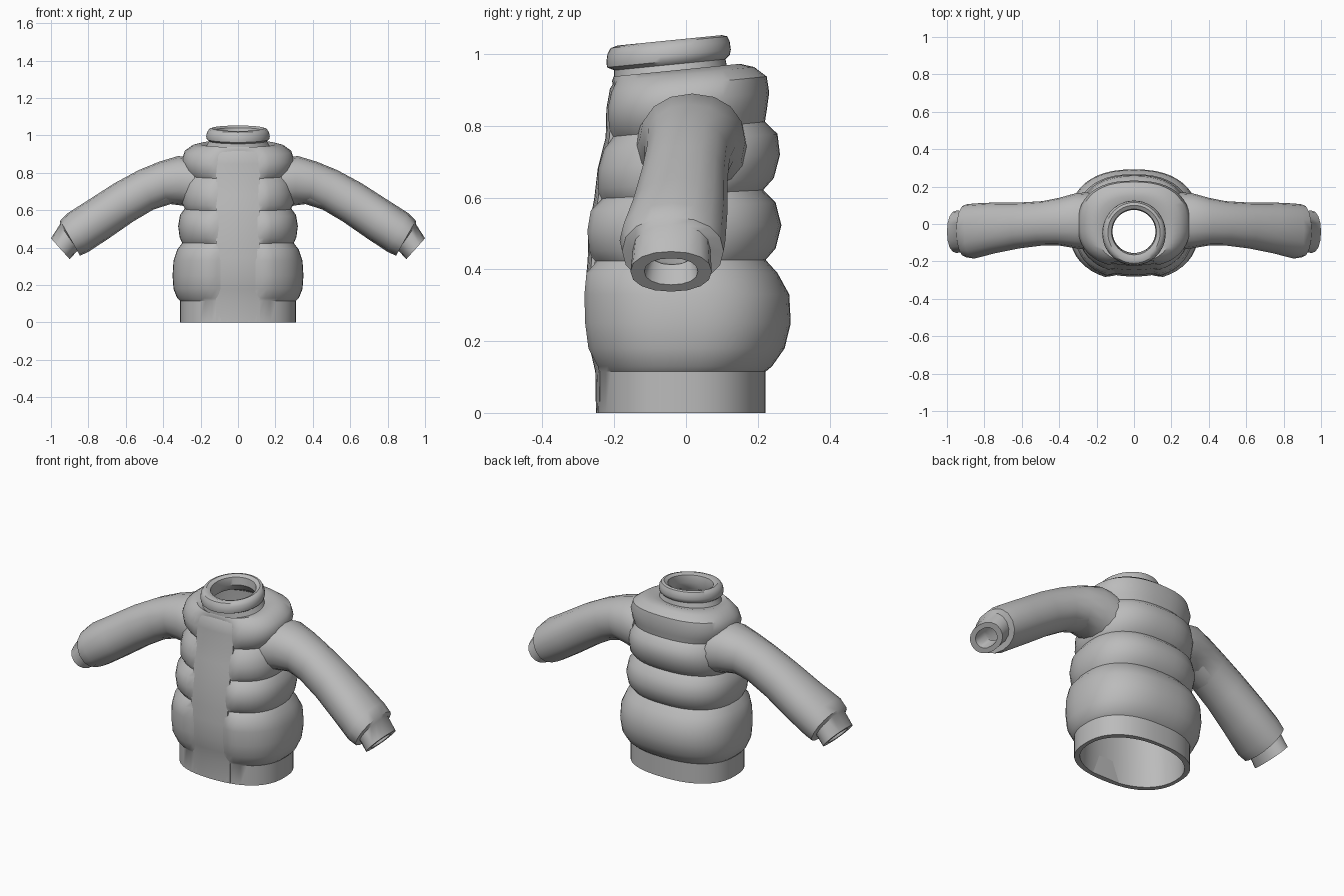
import bpy, bmesh, math
from mathutils import Vector

if "Cube" in bpy.data.objects:
    bpy.data.objects.remove(bpy.data.objects["Cube"])

mat = bpy.data.materials.new("grey_fabric")
mat.diffuse_color = (0.5, 0.5, 0.5, 1)
mat.use_nodes = True
mat.node_tree.nodes["Principled BSDF"].inputs["Base Color"].default_value = mat.diffuse_color


def loft(name, rings, cap_start=False, cap_end=False, loop=False, angle=40):
    """Skin a list of equal closed rings into one object."""
    bm = bmesh.new()
    vs = [[bm.verts.new(p) for p in r] for r in rings]
    n = len(vs[0])
    pairs = list(zip(vs, vs[1:]))
    if loop:
        pairs.append((vs[-1], vs[0]))
    for a, b in pairs:
        for i in range(n):
            j = (i + 1) % n
            bm.faces.new((a[i], a[j], b[j], b[i]))
    if cap_start:
        bm.faces.new(vs[0][::-1])
    if cap_end:
        bm.faces.new(vs[-1])
    bmesh.ops.recalc_face_normals(bm, faces=bm.faces)
    for f in bm.faces:
        f.smooth = True
    me = bpy.data.meshes.new(name)
    bm.to_mesh(me)
    bm.free()
    me.set_sharp_from_angle(angle=math.radians(angle))
    me.materials.append(mat)
    ob = bpy.data.objects.new(name, me)
    bpy.context.collection.objects.link(ob)
    return ob


def tilt(z):
    return 0.1 * min(1, max(0, (z - 0.4) / 0.4))


def power(c, e):
    return math.copysign(abs(c) ** e, c)


# front placket profile: height, front y
PLACKET = [(0, -.251), (.115, -.253), (.18, -.268), (.25, -.279), (.35, -.281),
           (.43, -.274), (.52, -.272), (.61, -.256), (.70, -.246), (.79, -.224),
           (.87, -.222), (.925, -.212), (.95, -.195)]


def placket_y(z):
    for (z0, y0), (z1, y1) in zip(PLACKET, PLACKET[1:]):
        if z <= z1:
            return y0 + (y1 - y0) * (z - z0) / (z1 - z0)
    return PLACKET[-1][1]


# quilted outer shell: height, half width, front y, back y
SHELL = [(0, .31, -.25, .222), (.115, .31, -.25, .222), (.13, .325, -.262, .24),
         (.18, .345, -.29, .275), (.25, .35, -.30, .292), (.33, .345, -.302, .288),
         (.39, .325, -.295, .255), (.425, .298, -.262, .222), (.455, .312, -.286, .25),
         (.515, .32, -.293, .266), (.575, .31, -.283, .25), (.61, .285, -.245, .215),
         (.64, .30, -.262, .245), (.70, .30, -.262, .262), (.755, .29, -.246, .255),
         (.79, .272, -.212, .22), (.82, .288, -.23, .225), (.87, .30, -.234, .232),
         (.915, .285, -.224, .225), (.945, .245, -.206, .19), (.958, .20, -.202, .15)]
# neck and rolled collar
COLLAR = [(.95, .168, -.20, .115), (.975, .155, -.20, .11), (.985, .167, -.22, .122),
          (1.0, .17, -.222, .125), (1.022, .166, -.219, .122), (1.038, .155, -.21, .115),
          (1.043, .14, -.19, .10), (1.033, .12, -.165, .08), (.99, .115, -.155, .075)]
# lining, back down to the hem
LINING = [(.95, .13, -.17, .10), (.90, .24, -.18, .17), (.80, .25, -.185, .18),
          (.42, .27, -.22, .19), (.10, .285, -.225, .20), (0, .288, -.228, .20)]


def body_ring(row, exp, outer=False, n=48):
    z, rx, yf, yb = row
    pts = []
    for i in range(n):
        a = 2 * math.pi * i / n
        x = rx * power(math.cos(a), 2 / exp)
        s = power(math.sin(a), 2 / exp)
        # half-depths meet at the middle of the section
        mid = (yf + yb) / 2
        y = mid + s * (yb - yf) / 2
        if outer and s < 0 and .12 < z < .94:
            # puffs fade out beside the placket
            t = min(1, max(0, (abs(x) - .085) / .06))
            w = 1 - t * t * (3 - 2 * t)
            y += (placket_y(z) + .015 - y) * w
        pts.append((x, y, z + tilt(z) * y))
    return pts


rings = [body_ring(r, 2.4, True) for r in SHELL]
rings += [body_ring(r, 2.0) for r in COLLAR]
rings += [body_ring(r, 2.2) for r in LINING]
loft("jacket_body", rings, loop=True)

# smooth front placket covering the quilting seams
strips = []
for z, y in PLACKET:
    xs = [-.118, -.08, -.04, 0, .04, .08, .118]
    hw = 1 if z < .9 else .85
    front = [(x * hw, y + .8 * x * x) for x in xs]
    back = [(x * hw, y + .03) for x in (.118, 0, -.118)]
    strips.append([(x, yy, z + tilt(z) * yy) for x, yy in front + back])
loft("front_placket", strips, True, True, angle=50)

# sleeve sections: top x, top z, bottom x, bottom z, front y, back y
SLEEVE = [(.24, .88, .22, .60, -.14, .17), (.32, .89, .30, .625, -.13, .165),
          (.42, .86, .38, .635, -.115, .14), (.53, .815, .45, .605, -.115, .122),
          (.66, .745, .56, .54, -.13, .115), (.80, .655, .69, .45, -.157, .115),
          (.91, .585, .80, .377, -.185, .11), (.95, .545, .845, .357, -.178, .105),
          (.952, .525, .857, .385, -.148, .068), (1.0, .45, .90, .338, -.155, .072)]


def sleeve_ring(row, side, scale=1, n=16):
    tx, tz, bx, bz, yf, yb = row
    c = Vector(((tx + bx) / 2, (yf + yb) / 2, (tz + bz) / 2))
    up = Vector((tx - bx, 0, tz - bz)) / 2 * scale
    dep = Vector((0, (yb - yf) / 2 * scale, 0))
    pts = []
    for i in range(n):
        a = 2 * math.pi * i / n
        p = c + up * power(math.sin(a), .92) + dep * power(math.cos(a), .92)
        pts.append((p.x * side, p.y, p.z))
    return pts


# sleeves with cuffs and a hollow opening
for name, side in (("left_sleeve", 1), ("right_sleeve", -1)):
    rings = [sleeve_ring(r, side) for r in SLEEVE]
    rings += [sleeve_ring(SLEEVE[k], side, s)
              for k, s in ((9, .66), (8, .6), (6, .6), (4, .75), (1, .8))]
    loft(name, rings, True, True)
